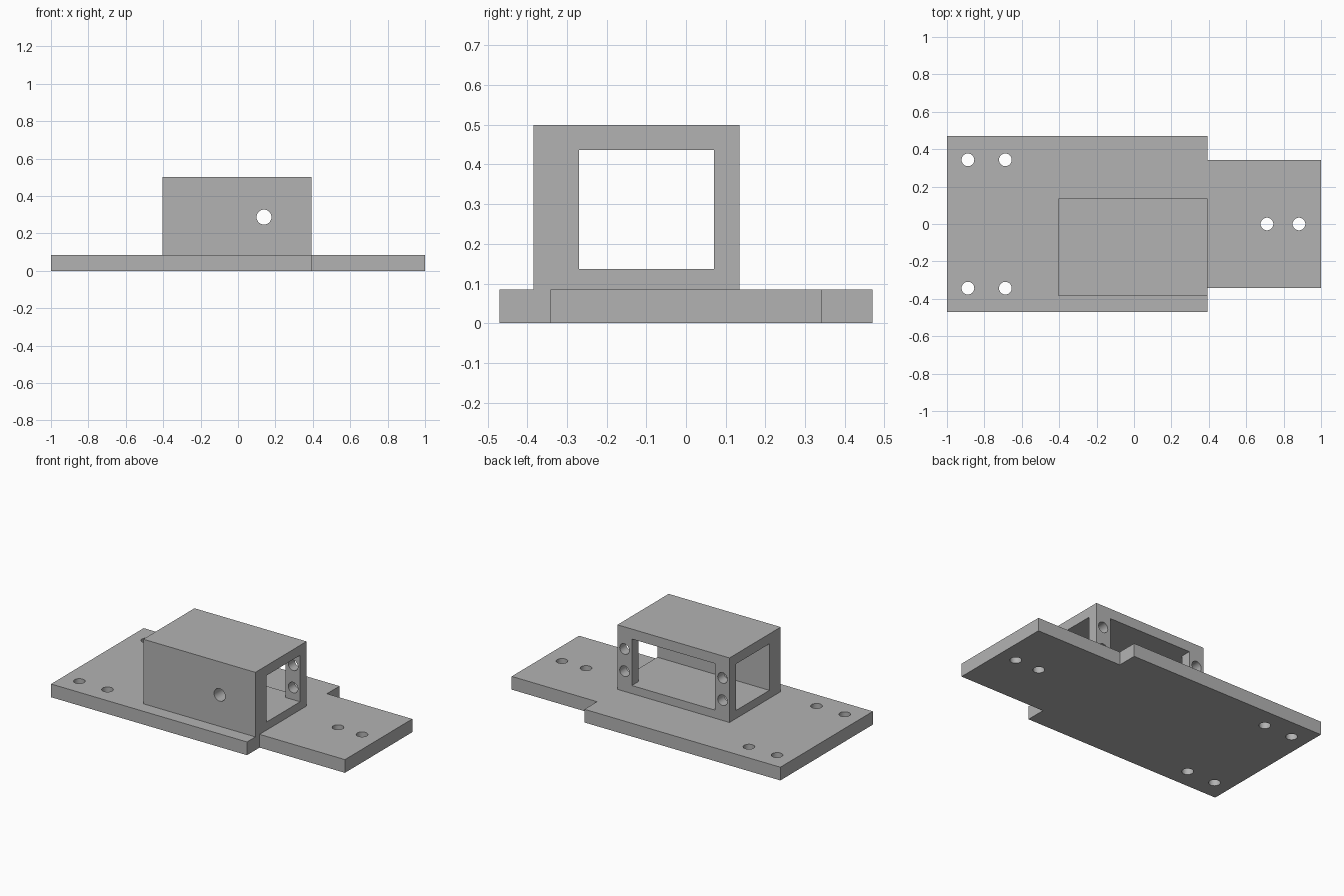
import bpy
import bmesh
from mathutils import Matrix, Vector

if "Cube" in bpy.data.objects:
    bpy.data.objects.remove(bpy.data.objects["Cube"])

grey = bpy.data.materials.new("plain grey")
grey.use_nodes = True
colour = (0.45, 0.45, 0.45, 1)
grey.diffuse_color = colour
grey.node_tree.nodes["Principled BSDF"].inputs["Base Color"].default_value = colour


def make_object(name, bm):
    bmesh.ops.recalc_face_normals(bm, faces=bm.faces)
    mesh = bpy.data.meshes.new(name)
    bm.to_mesh(mesh)
    bm.free()
    mesh.materials.append(grey)
    obj = bpy.data.objects.new(name, mesh)
    bpy.context.collection.objects.link(obj)
    return obj


def block(name, low, high):
    low, high = Vector(low), Vector(high)
    size = Matrix.Diagonal((high - low).to_4d())
    bm = bmesh.new()
    bmesh.ops.create_cube(bm, size=1, matrix=Matrix.Translation((low + high) / 2) @ size)
    return make_object(name, bm)


def drill(name, centre, radius, depth, axis):
    turn = Vector((0, 0, 1)).rotation_difference(Vector(axis)).to_matrix().to_4x4()
    bm = bmesh.new()
    bmesh.ops.create_cone(bm, cap_ends=True, segments=32, radius1=radius, radius2=radius,
                          depth=depth, matrix=Matrix.Translation(centre) @ turn)
    return make_object(name, bm)


def cut(target, cutters):
    for cutter in cutters:
        mod = target.modifiers.new("cut", 'BOOLEAN')
        mod.operation, mod.solver, mod.object = 'DIFFERENCE', 'EXACT', cutter
    # bake the cuts, then drop the cutters
    graph = bpy.context.evaluated_depsgraph_get()
    mesh = bpy.data.meshes.new_from_object(target.evaluated_get(graph))
    target.modifiers.clear()
    target.data = mesh
    for cutter in cutters:
        bpy.data.objects.remove(cutter)
    bpy.ops.object.select_all(action='DESELECT')
    target.select_set(True)
    bpy.context.view_layer.objects.active = target
    bpy.ops.object.shade_smooth_by_angle()


# Stepped base plate
T = 0.085
outline = [(-1, -0.47), (0.393, -0.47), (0.393, -0.342), (1, -0.342),
           (1, 0.342), (0.393, 0.342), (0.393, 0.47), (-1, 0.47)]
bm = bmesh.new()
face = bm.faces.new([bm.verts.new((x, y, 0)) for x, y in outline])
top = bmesh.ops.extrude_face_region(bm, geom=[face])["geom"]
bmesh.ops.translate(bm, vec=(0, 0, T), verts=[v for v in top if isinstance(v, bmesh.types.BMVert)])
plate = make_object("base_plate", bm)

# Mounting holes through the plate
spots = [(x, y) for x in (-0.888, -0.688) for y in (-0.343, 0.343)] + [(0.711, 0), (0.882, 0)]
cut(plate, [drill("plate_hole", (x, y, T / 2), 0.034, 0.3, (0, 0, 1)) for x, y in spots])

# Hollow housing: open ends, window in the back, screw holes beside it, one front hole
housing = block("housing", (-0.404, -0.385, T), (0.393, 0.135, 0.5))
cutters = [block("tunnel", (-0.6, -0.27, 0.137), (0.6, 0.07, 0.436)),
           block("window", (-0.3, 0, 0.137), (0.29, 0.3, 0.436)),
           drill("front_hole", (0.139, -0.33, 0.287), 0.04, 0.3, (0, 1, 0))]
cutters += [drill("screw_hole", (x, 0.1, z), 0.034, 0.2, (0, 1, 0))
            for x in (-0.354, 0.343) for z in (0.215, 0.358)]
cut(housing, cutters)
